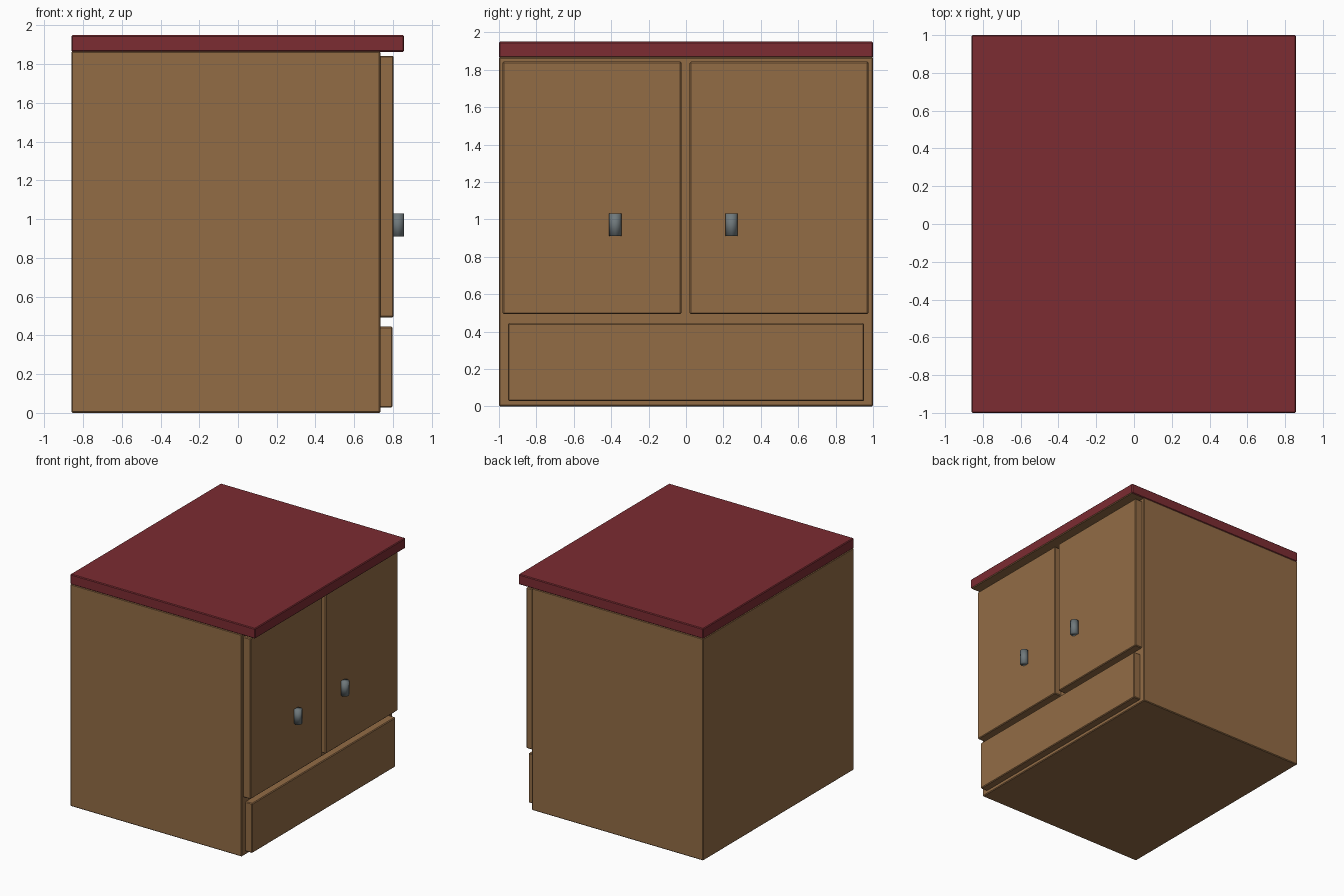
import bpy

if "Cube" in bpy.data.objects:
    bpy.data.objects.remove(bpy.data.objects["Cube"])


def material(name, rgb):
    m = bpy.data.materials.new(name)
    m.diffuse_color = (*rgb, 1)
    m.use_nodes = True
    m.node_tree.nodes["Principled BSDF"].inputs["Base Color"].default_value = m.diffuse_color
    return m


wood = material("wood", (0.29, 0.15, 0.06))
red = material("red_top", (0.2, 0.025, 0.032))
metal = material("grey_metal", (0.16, 0.19, 0.2))


def box(name, x, y, z, mat, bevel=0.006):
    """Box given by its (min, max) range on each axis, with softened edges."""
    mid = [(r[0] + r[1]) / 2 for r in (x, y, z)]
    bpy.ops.mesh.primitive_cube_add(size=1, location=mid)
    o = bpy.context.object
    o.name = name
    o.scale = [r[1] - r[0] for r in (x, y, z)]
    bpy.ops.object.transform_apply(location=False, rotation=False, scale=True)
    o.data.materials.append(mat)
    b = o.modifiers.new("soft_edges", 'BEVEL')
    b.width, b.segments = bevel, 1
    return o


# Carcass
box("cabinet_body", (-0.86, 0.735), (-1, 1), (0, 1.866), wood)

# Overhanging top with a wooden underside
top = box("cabinet_top", (-0.86, 0.858), (-1, 1), (1.864, 1.95), red)
top.data.materials.append(wood)
for p in top.data.polygons:
    if p.normal.z < -0.5:
        p.material_index = 1

# Two doors
for side, y in (("left", (-0.98, -0.025)), ("right", (0.02, 0.975))):
    box(side + "_door", (0.73, 0.803), y, (0.493, 1.843), wood)

# Low drawer front
box("drawer_front", (0.73, 0.798), (-0.951, 0.953), (0.028, 0.445), wood)

# Door knobs: upright short cylinders partly sunk into the doors
for side, y in (("left", -0.378), ("right", 0.243)):
    bpy.ops.mesh.primitive_cylinder_add(vertices=8, radius=0.033, depth=0.12,
                                        location=(0.825, y, 0.97))
    knob = bpy.context.object
    knob.name = side + "_handle"
    knob.data.materials.append(metal)
    bpy.ops.object.shade_smooth()
